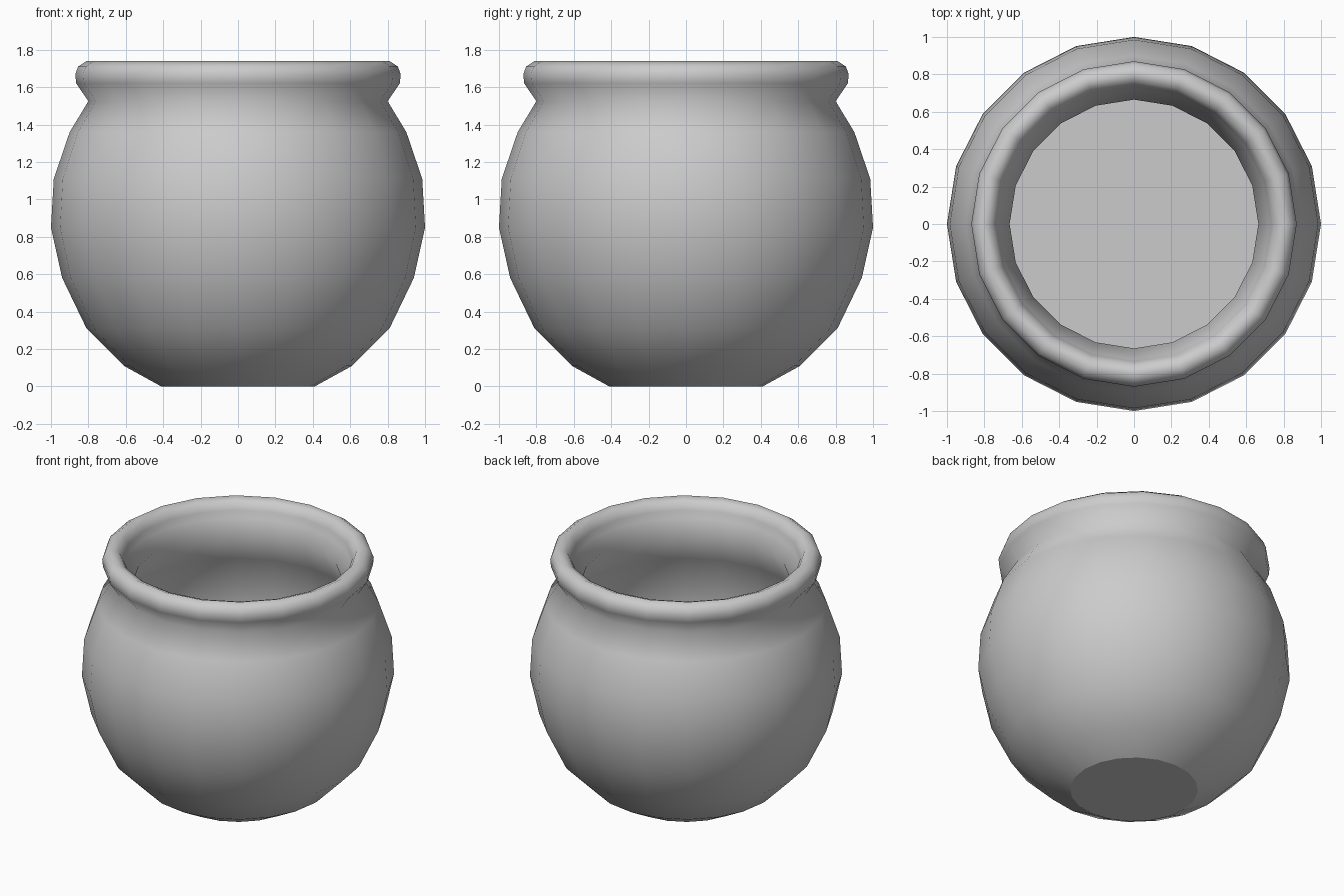
import bpy, bmesh
from math import cos, sin, tau

default = bpy.data.objects.get("Cube")
if default:
    bpy.data.objects.remove(default, do_unlink=True)

SIDES = 20

# One plain grey clay material
clay = bpy.data.materials.new("grey clay")
clay.use_nodes = True
grey = (0.6, 0.6, 0.6, 1)
clay.diffuse_color = grey
clay.node_tree.nodes["Principled BSDF"].inputs["Base Color"].default_value = grey

# Half section (radius, height): outer wall, rolled rim, inner wall
outer = [(0.41, 0), (0.61, 0.11), (0.81, 0.31), (0.94, 0.58), (1.0, 0.85),
         (0.985, 1.11), (0.9, 1.36), (0.8, 1.525)]
rim = [(0.865, 1.62), (0.87, 1.67), (0.855, 1.71), (0.81, 1.74),
       (0.76, 1.72), (0.735, 1.67), (0.725, 1.62)]
inner = [(0.665, 1.53), (0.78, 1.31), (0.86, 1.08), (0.87, 0.86),
         (0.82, 0.63), (0.71, 0.38)]


def lathe(name, profile):
    """Spin a section round z, closing both ends with flat crisp-edged caps."""
    bm = bmesh.new()
    rings = [[bm.verts.new((r * cos(tau * i / SIDES), r * sin(tau * i / SIDES), z))
              for i in range(SIDES)] for r, z in profile]
    for low, high in zip(rings, rings[1:]):
        for i in range(SIDES):
            j = (i + 1) % SIDES
            bm.faces.new((low[i], low[j], high[j], high[i])).smooth = True
    for ring in (rings[0][::-1], rings[-1]):
        cap = bm.faces.new(ring)
        for edge in cap.edges:
            edge.smooth = False
    bmesh.ops.recalc_face_normals(bm, faces=bm.faces)
    mesh = bpy.data.meshes.new(name)
    bm.to_mesh(mesh)
    bm.free()
    mesh.materials.append(clay)
    obj = bpy.data.objects.new(name, mesh)
    bpy.context.collection.objects.link(obj)
    return obj


# Hollow pot with a thick wall and a flat floor
lathe("round_pot", outer + rim + inner)
